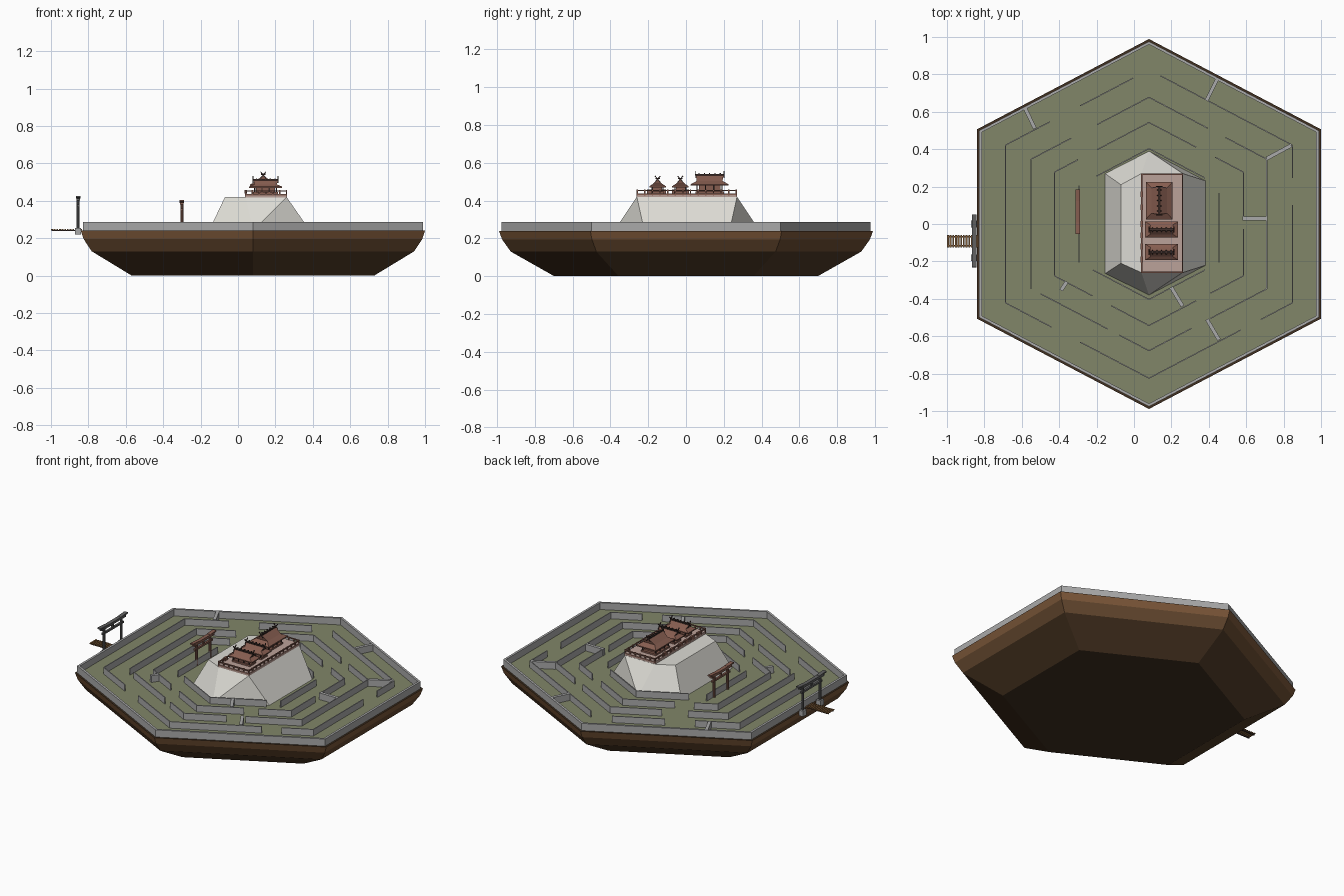
import bpy, bmesh
from math import radians, atan2
from mathutils import Matrix, Vector

if "Cube" in bpy.data.objects:
    bpy.data.objects.remove(bpy.data.objects["Cube"])

CX = 0.08  # island centre in x


def mat(name, r, g, b):
    m = bpy.data.materials.new(name)
    m.diffuse_color = (r, g, b, 1)
    m.use_nodes = True
    m.node_tree.nodes["Principled BSDF"].inputs["Base Color"].default_value = m.diffuse_color
    return m


GRASS = mat("grass", .22, .24, .14)
EARTH = [mat("earth_%d" % i, *c) for i, c in enumerate(
    [(.05, .028, .014), (.085, .045, .02), (.14, .07, .03), (.2, .095, .04)])]
STONE = mat("stone", .40, .40, .40)
ROCK = mat("pale_rock", .72, .71, .66)
DECK = mat("deck", .50, .36, .32)
WOOD = mat("red_wood", .24, .11, .08)
DARK = mat("dark_wood", .05, .03, .025)
BROWN = mat("plank", .22, .11, .04)
SLATE = mat("slate", .12, .12, .12)


def finish(name, bm, *mats):
    bmesh.ops.recalc_face_normals(bm, faces=bm.faces)
    me = bpy.data.meshes.new(name)
    bm.to_mesh(me)
    bm.free()
    for m in mats:
        me.materials.append(m)
    ob = bpy.data.objects.new(name, me)
    bpy.context.collection.objects.link(ob)
    return ob


def box(bm, c, s, rot=Matrix()):
    bmesh.ops.create_cube(bm, size=1, matrix=Matrix.Translation(c) @ rot @ Matrix.Diagonal((*s, 1)))


def wall(bm, p, q, t, z0, z1):
    d = Vector(q) - Vector(p)
    m = (Vector(p) + Vector(q)) / 2
    box(bm, (m.x, m.y, (z0 + z1) / 2), (d.length, t, z1 - z0), Matrix.Rotation(atan2(d.y, d.x), 4, 'Z'))


def loft(bm, loops, closed=False, idx=False):
    rings = [[bm.verts.new(p) for p in l] for l in loops]
    n = len(rings[0])
    pairs = list(zip(rings, rings[1:])) + ([(rings[-1], rings[0])] if closed else [])
    for k, (a, b) in enumerate(pairs):
        for i in range(n):
            f = bm.faces.new((a[i], a[(i + 1) % n], b[(i + 1) % n], b[i]))
            f.material_index = k + 1 if idx else 0
    if not closed:
        bm.faces.new(rings[0])
        bm.faces.new(rings[-1])


def hexa(h):
    return [Vector((CX + x * h, y * h)) for x, y in
            [(0, 1.075), (-1, .55), (-1, -.55), (0, -1.075), (1, -.55), (1, .55)]]


def hex3(h, z):
    return [(p.x, p.y, z) for p in hexa(h)]


def rect(cx, cy, a, b, z):
    return [(cx + sx * a, cy + sy * b, z) for sx, sy in [(-1, -1), (1, -1), (1, 1), (-1, 1)]]


# Island hull, darker toward the bottom, and its grass top
bm = bmesh.new()
loft(bm, [hex3(h, z) for h, z in [(.648, 0), (.862, .13), (.905, .195), (.92, .24)]], idx=True)
finish("island_hull", bm, *EARTH)
bm = bmesh.new()
loft(bm, [hex3(.905, .232), hex3(.905, .242)])
finish("grass_floor", bm, GRASS)

# Outer boundary wall
bm = bmesh.new()
loft(bm, [hex3(.908, .238), hex3(.908, .287), hex3(.893, .287), hex3(.893, .238)], closed=True)
finish("outer_wall", bm, STONE)

# Maze rings: for each side, the spans that are walled
F = [(0, 1)]
RINGS = {
    .767: [[(.11, .48), (.69, 1)], F, [(0, .32), (.52, 1)], [(0, .64), (.78, 1)], [(0, .62), (.79, 1)], [(0, .92)]],
    .63: [[(0, .44), (.66, 1)], F, [(.08, .65), (.75, 1)], [(0, .36), (.52, 1)], F, [(0, .35), (.5, 1)]],
    .505: [[(0, .55), (.75, 1)], F, [(0, .4), (.6, 1)], [(0, .5), (.65, 1)], [(0, .45), (.55, 1)], [(0, .3), (.5, 1)]],
    .375: [[(0, .75)], F, [(.2, 1)], [(0, .8)], [(0, .9)], [(.2, 1)]],
}
bm = bmesh.new()
for h, sides in RINGS.items():
    P = hexa(h)
    for i, spans in enumerate(sides):
        a, b = P[i], P[(i + 1) % 6]
        for s, e in spans:
            wall(bm, a.lerp(b, s), a.lerp(b, e), .006, .238, .285)
finish("maze_walls", bm, STONE)

# Cross walls between rings
bm = bmesh.new()
for p, q in [((-.585, .625), (-.53, .51)), ((.445, .775), (.39, .665)), ((.84, .42), (.71, .35)),
             ((.58, .03), (.71, .03)), ((.20, -.34), (.26, -.44)), ((.39, -.51), (.455, -.62)),
             ((-.36, -.31), (-.39, -.355))]:
    wall(bm, p, q, .02, .238, .286)
finish("cross_walls", bm, STONE)

# Central rock
base = [(-.155, .27), (.08, .39), (.385, .23), (.385, -.22), (.08, -.38), (-.155, -.265)]
bm = bmesh.new()
B = [bm.verts.new((x, y, .24)) for x, y in base]
T = [bm.verts.new((x, y, .42)) for x, y in
     [(-.07, .21), (.04, .27), (.26, .27), (.26, -.26), (.04, -.26), (-.07, -.21)]]
for f in [(B[0], B[1], T[1], T[0]), (B[1], T[2], T[1]), (B[1], B[2], T[2]), (B[2], B[3], T[3], T[2]),
          (B[3], B[4], T[3]), (B[4], T[4], T[3]), (B[4], B[5], T[5], T[4]), (B[5], B[0], T[0], T[5]), T, B[::-1]]:
    bm.faces.new(f)
finish("central_rock", bm, ROCK)

# Shrine platform and railing
bm = bmesh.new()
box(bm, (.15, .004, .428), (.225, .53, .018))
finish("platform", bm, DECK)
bm = bmesh.new()
for z in (.432, .453):
    for s in (-1, 1):
        box(bm, (.15 + s * .109, .004, z), (.007, .53, .006))
        box(bm, (.15, .004 + s * .262, z), (.22, .007, .006))
for s in (-1, 1):
    for k in range(14):
        box(bm, (.15 + s * .109, -.258 + k * .0403, .443), (.007, .007, .03))
    for k in range(1, 6):
        box(bm, (.04 + k * .0365, .004 + s * .262, .443), (.007, .007, .03))
for y in (-.19, -.12, -.06, 0, .09, .16):
    box(bm, (.041, y, .448), (.014, .03, .02))
finish("railing", bm, WOOD)


# Shrine: body, hipped skirt, gable, ridge logs and crossed finials (ridge along local x)
def shrine(name, cx, cy, lx, ly, z_eave, z_ridge, along_y):
    parts = [bmesh.new() for _ in range(2)]
    red, dark = parts
    box(red, (0, 0, .442), (lx * 1.5, ly * 1.5, .012))
    box(red, (0, 0, (.44 + z_eave) / 2), (lx * 1.15, ly * 1.1, z_eave - .436))
    for sx in (-1, -.33, .33, 1):
        for sy in (-1, 1):
            box(dark, (sx * lx * .66, sy * ly * .66, (.44 + z_eave) / 2), (.006, .006, z_eave - .436))
    zm = z_eave + (z_ridge - z_eave) * .4
    loft(red, [rect(0, 0, lx, ly, z_eave - .004), rect(0, 0, lx, ly, z_eave + .003), rect(0, 0, lx * .68, ly * .58, zm),
               rect(0, 0, lx * .74, .003, z_ridge)])
    box(dark, (0, 0, z_ridge + .002), (lx * 1.56, .01, .008))
    for k in range(5):
        box(dark, ((k - 2) * lx * .28, 0, z_ridge + .007), (.006, .024, .006))
    for sx in (-1, 1):
        for a in (-40, 40):
            r = Matrix.Rotation(radians(a), 4, 'X')
            box(dark, (sx * lx * .76, 0, z_ridge + .003), (.005, .005, .045), r)
    for bm, n, m in zip(parts, ("_roof_and_body", "_trim"), (WOOD, DARK)):
        ob = finish(name + n, bm, m)
        ob.location = (cx, cy, 0)
        ob.rotation_euler.z = radians(90) if along_y else 0


shrine("main_shrine", .135, .125, .1, .072, .483, .535, True)
shrine("middle_shrine", .148, -.03, .088, .043, .473, .51, False)
shrine("front_shrine", .148, -.15, .088, .043, .473, .51, False)


# Gateway spanning the y direction
def gateway(name, x, y, z0, z1, half, post, r, m):
    bm = bmesh.new()
    H = z1 - z0
    for s in (-1, 1):
        bmesh.ops.create_cone(bm, cap_ends=True, segments=10, radius1=r, radius2=r * .85, depth=H - .015,
                              matrix=Matrix.Translation((x, y + s * post, z0 + (H - .015) / 2)))
        box(bm, (x, y + s * half * .75, z1 - .004), (r * 2.6, half * .52, .009), Matrix.Rotation(s * radians(4), 4, 'X'))
    box(bm, (x, y, z1 - .008), (r * 2.6, half * 1.1, .009))
    box(bm, (x, y, z1 - .017), (r * 1.9, half * 1.8, .01))
    box(bm, (x, y, z1 - .05), (r * 1.4, half * 1.55, .012))
    box(bm, (x, y, z1 - .033), (r * 1.2, .014, .026))
    finish(name, bm, m)


gateway("entrance_gate", -.855, -.09, .23, .424, .14, .09, .0095, SLATE)
gateway("inner_gate", -.30, .065, .24, .402, .118, .07, .0095, WOOD)
bm = bmesh.new()
for s in (-1, 1):
    box(bm, (-.855, -.09 + s * .09, .237), (.032, .036, .036))
finish("gate_footings", bm, STONE)

# Plank bridge
bm = bmesh.new()
for k in range(12):
    box(bm, (-.995 + k * .0142, -.092, .246), (.0095, .068, .005))
finish("bridge_planks", bm, BROWN)
bm = bmesh.new()
for s in (-1, 1):
    box(bm, (-.918, -.092 + s * .024, .241), (.16, .007, .007))
finish("bridge_beams", bm, DARK)
